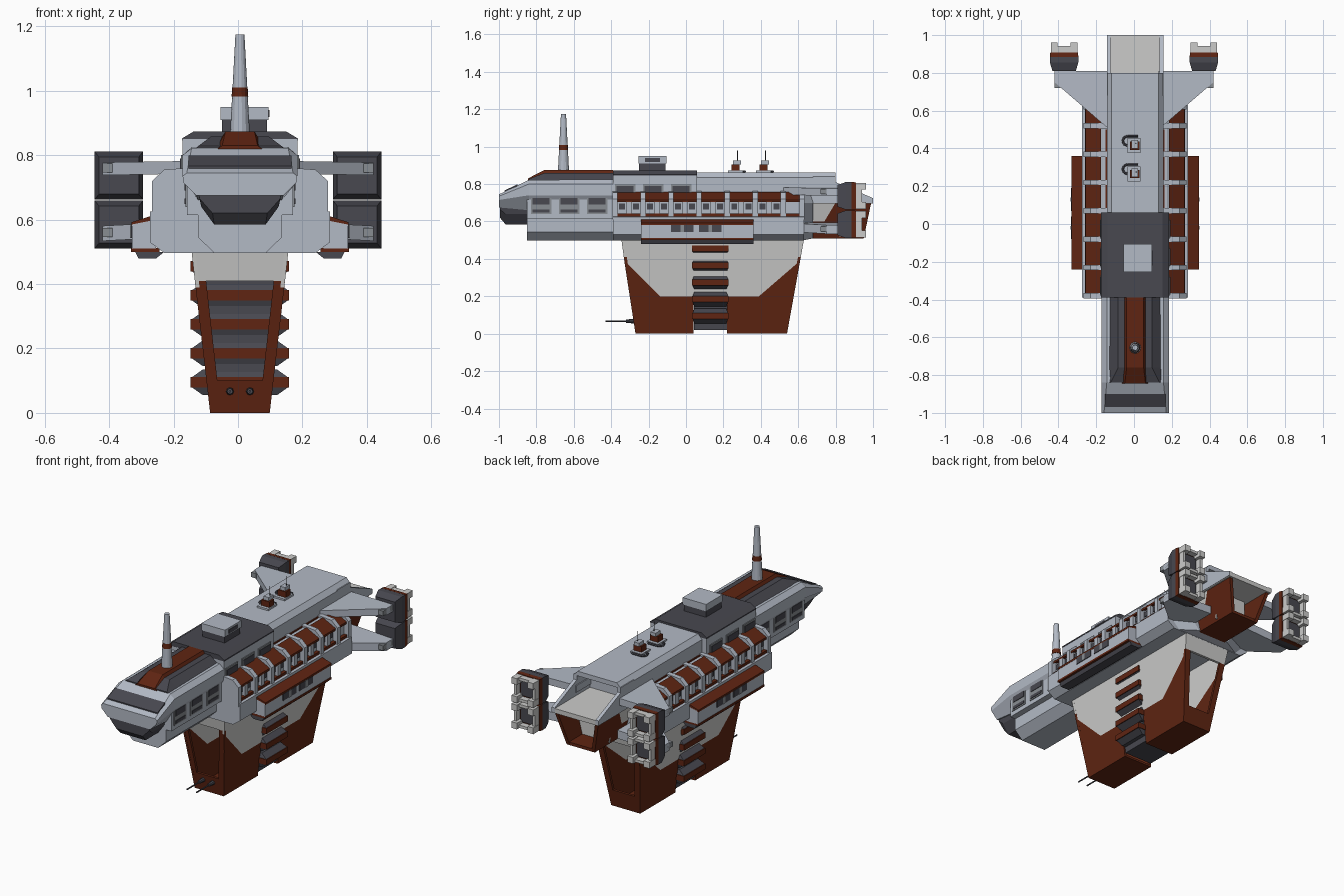
import bpy, bmesh, math
from mathutils import Vector

if "Cube" in bpy.data.objects:
    bpy.data.objects.remove(bpy.data.objects["Cube"])

CX = 0.006  # the hull sits very slightly off the engine centre line


def material(name, rgb):
    m = bpy.data.materials.new(name)
    m.diffuse_color = (*rgb, 1)
    m.use_nodes = True
    m.node_tree.nodes["Principled BSDF"].inputs["Base Color"].default_value = m.diffuse_color
    return m


LIGHT = material("blue grey hull", (0.45, 0.49, 0.56))
PALE = material("pale grey", (0.60, 0.60, 0.59))
DARK = material("charcoal", (0.065, 0.065, 0.08))
RUST = material("rust red", (0.115, 0.018, 0.006))
MID = material("mid grey", (0.25, 0.27, 0.29))


def loft(name, rings, mat):
    """Skin a list of equal-length point rings and cap both ends."""
    bm = bmesh.new()
    rows = [[bm.verts.new(p) for p in r] for r in rings]
    n = len(rows[0])
    for a, b in zip(rows, rows[1:]):
        for i in range(n):
            j = (i + 1) % n
            bm.faces.new((a[i], a[j], b[j], b[i]))
    bm.faces.new(rows[0])
    bm.faces.new(rows[-1][::-1])
    bmesh.ops.recalc_face_normals(bm, faces=bm.faces)
    me = bpy.data.meshes.new(name)
    bm.to_mesh(me)
    bm.free()
    me.materials.append(mat)
    ob = bpy.data.objects.new(name, me)
    bpy.context.collection.objects.link(ob)
    return ob


def box(name, x0, x1, y0, y1, z0, z1, mat):
    return loft(name, [[(x, y0, z0), (x, y1, z0), (x, y1, z1), (x, y0, z1)] for x in (x0, x1)], mat)


def hull(name, sections, mat):
    """Symmetric hull from (y, right half profile) sections."""
    loft(name, [[(CX + x, y, z) for x, z in h] + [(CX - x, y, z) for x, z in h[::-1]]
                for y, h in sections], mat)


def prism(name, xz, y0, y1, mat):
    """Mirrored pair of x-z profiles extruded along y."""
    for s, side in ((-1, "left"), (1, "right")):
        loft(f"{side}_{name}", [[(CX + s * x, y, z) for x, z in xz] for y in (y0, y1)], mat)


def side_box(name, x0, x1, y0, y1, z0, z1, mat):
    prism(name, [(x0, z0), (x1, z0), (x1, z1), (x0, z1)], y0, y1, mat)


def wall(name, yz, width, t, mat):
    """Mirrored pair of side plates; width(z) is the half width."""
    for s, side in ((-1, "left"), (1, "right")):
        loft(f"{side}_{name}", [[(CX + s * (width(z) - d), y, z) for y, z in yz] for d in (0, t)], mat)


def frustum(name, z0, hx0, hy0, z1, hx1, hy1, x, y, mat):
    loft(name, [[(x + i * hx, y + j * hy, z) for i, j in ((-1, -1), (1, -1), (1, 1), (-1, 1))]
                for z, hx, hy in ((z0, hx0, hy0), (z1, hx1, hy1))], mat)


def rod(name, a, b, r0, r1, mat, n=12):
    a, b = Vector(a), Vector(b)
    q = (b - a).to_track_quat('Z', 'Y')
    ring = [Vector((math.cos(2 * math.pi * i / n), math.sin(2 * math.pi * i / n), 0)) for i in range(n)]
    loft(name, [[p + q @ (v * r) for v in ring] for p, r in ((a, r0), (b, r1))], mat)


# Bow: upper hull, lower keel, chin and nose window
hull("bow_upper", [(-1, [(.165, .745), (.178, .735), (.175, .715), (.135, .675)]),
                   (-.84, [(.15, .822), (.178, .80), (.178, .74), (.13, .66)]),
                   (-.39, [(.15, .825), (.178, .80), (.178, .74), (.13, .66)])], LIGHT)
hull("bow_keel", [(y, [(.13, .70), (.13, .545), (.08, .497)]) for y in (-.85, -.35)], LIGHT)
hull("chin", [(-.995, [(.13, .685), (.125, .665), (.085, .62)]),
              (-.965, [(.13, .685), (.12, .64), (.08, .585)]),
              (-.84, [(.13, .685), (.12, .64), (.08, .585)])], DARK)
hull("nose_window", [(-.97, [(.16, .766), (.16, .755)]), (-.90, [(.16, .799), (.16, .788)])], DARK)
# Windowed side cabins on the bow
side_box("bow_cabin", .12, .165, -.85, -.39, .615, .745, LIGHT)
for i in range(3):
    y = -.83 + .15 * i
    side_box(f"bow_window_{i}", .163, .169, y, y + .11, .64, .735, MID)
    side_box(f"bow_pane_upper_{i}", .166, .172, y + .01, y + .10, .69, .725, DARK)
    side_box(f"bow_pane_lower_{i}", .166, .172, y + .01, y + .10, .648, .665, DARK)
    y = -.38 + .15 * i
    side_box(f"deck_window_frame_{i}", .175, .183, y, y + .11, .738, .80, MID)
    side_box(f"deck_window_{i}", .178, .186, y + .008, y + .10, .745, .79, DARK)

# Bow roof with rust pedestal and mast
hull("bow_roof", [(-.84, [(.13, .828), (.145, .81)]), (-.76, [(.09, .858), (.145, .815)]),
                  (-.39, [(.09, .858), (.145, .815)])], DARK)
hull("mast_pedestal", [(-.845, [(.055, .83), (.075, .815)]), (-.76, [(.045, .874), (.073, .83)]),
                       (-.39, [(.045, .874), (.073, .83)])], RUST)
rod("mast", (CX, -.655, .86), (CX, -.655, 1.175), .031, .014, LIGHT, 14)
rod("mast_band", (CX, -.655, .982), (CX, -.655, 1.01), .026, .024, RUST, 14)

# Raised mid deck with lookout cabin
hull("mid_deck", [(y, [(.178, .85), (.178, .74)]) for y in (-.39, .06)], LIGHT)
hull("mid_deck_roof", [(y, [(.145, .873), (.18, .852), (.18, .845)]) for y in (-.39, .06)], DARK)
box("lookout_base", -.05, .09, -.25, -.11, .87, .912, DARK)
box("lookout_cabin", -.055, .095, -.255, -.105, .91, .95, LIGHT)
box("lookout_window", .093, .098, -.22, -.14, .918, .94, DARK)

# Aft deck, open hangar and landing ramp
hull("aft_deck", [(y, [(.125, .862), (.15, .835), (.15, .70)]) for y in (.06, .68)], LIGHT)
hull("hangar_roof", [(y, [(.125, .862), (.15, .835), (.13, .835)]) for y in (.68, .80)], LIGHT)
wall("hangar_wall", [(.68, .84), (.8, .84), (.8, .81), (1, .725), (1, .70), (.68, .70)],
     lambda z: .15, .02, LIGHT)
box("hangar_ramp", CX - .147, CX + .147, .68, 1.0, .695, .722, PALE)
side_box("aft_deck_trim", .148, .156, .06, .50, .745, .757, RUST)


# Stern box below the ramp, open to the rear
def stern_w(z):
    return .09 + .05 * (z - .51) / .19


wall("stern_wall", [(.65, .51), (.95, .51), (.99, .70), (.80, .70), (.74, .60), (.65, .60)], stern_w, .02, RUST)
wall("stern_panel", [(.65, .60), (.74, .60), (.80, .70), (.65, .70)], stern_w, .02, PALE)
box("stern_floor", CX - .09, CX + .09, .65, .95, .508, .525, RUST)
box("stern_bulkhead", CX - .10, CX + .10, .82, .83, .52, .70, PALE)

# Middle body with ribbed galleries
hull("mid_body", [(y, [(.17, .75), (.245, .705), (.245, .63), (.28, .625), (.28, .53), (.235, .497)])
                  for y in (-.39, .63)], LIGHT)
hull("aft_taper", [(.63, [(.17, .75), (.24, .70), (.24, .54), (.20, .50)]),
                   (.68, [(.14, .75), (.15, .70), (.14, .56), (.10, .51)])], LIGHT)
ribs = [-.38 + .15 * i for i in range(7)] + [.62]
for i, y in enumerate(ribs):
    prism(f"rib_{i}", [(.15, .762), (.235, .755), (.273, .72), (.273, .61), (.15, .61)], y - .014, y + .014, LIGHT)
    if i < len(ribs) - 1:
        y0, y1 = y + .014, ribs[i + 1] - .014
        prism(f"gallery_roof_{i}", [(.18, .757), (.262, .716), (.262, .704), (.18, .74)], y0, y1, RUST)
        side_box(f"gallery_rail_{i}", .24, .265, y0, y1, .627, .642, RUST)
        if i < 6:
            side_box(f"gallery_post_{i}", .24, .262, y + .06, y + .09, .642, .705, LIGHT)
            for k, d in enumerate((.022, .097)):
                side_box(f"gallery_window_{i}_{k}", .243, .250, y + d, y + d + .032, .665, .695, DARK)

# Lower side sponsons
prism("sponson", [(.26, .60), (.335, .585), (.335, .51), (.26, .51)], -.24, .36, LIGHT)
prism("sponson_roof", [(.265, .615), (.337, .592), (.337, .58), (.265, .60)], -.24, .36, RUST)
side_box("sponson_trim", .25, .338, -.24, .36, .50, .512, RUST)
prism("sponson_underside", [(.235, .50), (.325, .50), (.315, .48), (.26, .48)], -.24, .36, DARK)
for i in range(2):
    y = -.08 + .15 * i
    side_box(f"sponson_window_{i}", .333, .339, y, y + .12, .543, .582, DARK)
    side_box(f"sponson_mullion_{i}", .335, .341, y + .05, y + .07, .543, .582, MID)


# Ventral sail: hollow tapered shell, painted pale above and rust below
def sail_w(z):
    return .0925 + .115 * z


wall("sail_upper", [(-.345, .5), (-.33, .39), (-.14, .2), (.39, .2), (.61, .39), (.63, .5)], sail_w, .012, PALE)
wall("sail_front", [(-.33, .39), (-.14, .2), (.04, .2), (.04, 0), (-.27, 0)], sail_w, .012, RUST)
wall("sail_rear", [(.22, .2), (.39, .2), (.61, .39), (.54, 0), (.22, 0)], sail_w, .012, RUST)
box("sail_floor_front", CX - .092, CX + .092, -.27, .04, 0, .012, RUST)
box("sail_floor_rear", CX - .092, CX + .092, .22, .54, 0, .012, RUST)
for end, y0, k, t in (("front", -.27, -.15, .015), ("rear", .54, .18, -.015)):
    def panel(name, xz, mat):
        loft(f"sail_{end}_{name}", [[(CX + x, y0 + k * z + d, z) for x, z in xz] for d in (0, t)], mat)
    panel("foot", [(-.0925, 0), (.0925, 0), (.104, .1), (-.104, .1)], RUST)
    panel("head", [(-.14, .41), (.14, .41), (.15, .5), (-.15, .5)], PALE)
    for s, side in ((-1, "left"), (1, "right")):
        panel(f"{side}_post", [(s * .07, .1), (s * .104, .1), (s * .14, .41), (s * .105, .41)], RUST)

# Ribbed spine through the sail
frustum("spine_core", .02, .09, .088, .5, .125, .088, CX, .13, DARK)
for i in range(5):
    z = .095 + .09 * i
    frustum(f"spine_flare_lower_{i}", z - .04, .115, .085, z - .015, .15, .095, CX, .13, DARK)
    frustum(f"spine_band_{i}", z - .016, .153, .098, z + .016, .153, .098, CX, .13, RUST)
    frustum(f"spine_flare_upper_{i}", z + .015, .15, .095, z + .04, .115, .085, CX, .13, DARK)

# Twin guns at the sail foot
for s, side in ((-1, "left"), (1, "right")):
    x = CX + s * .031
    rod(f"{side}_gun_mount", (x, -.32, .067), (x, -.27, .067), .009, .013, DARK, 8)
    rod(f"{side}_gun_barrel", (x, -.43, .067), (x, -.31, .067), .004, .004, DARK, 6)

# Engine wings and stacked engine pods
for s, side in ((-1, "left"), (1, "right")):
    for lvl, zr, zt, th in (("upper", .765, .76, .022), ("lower", .575, .56, .026)):
        loft(f"{side}_{lvl}_wing", [
            [(s * x, y, z + d) for x, y, z in ((.13, .50, zr), (.42, .75, zt), (.42, .81, zt), (.13, .81, zr))]
            for d in (-th, th * .8)], LIGHT)
        side_x = s * .405
        box(f"{side}_{lvl}_wing_tip", side_x - .015, side_x + .015, .72, .84, zt - .014, zt + .014, MID)
    cx = s * .37
    for lvl, zc in (("lower", .585), ("upper", .737)):
        def ring(y, hx, hz):
            return [(cx + i * hx, y, zc + j * hz) for i, j in ((-1, -1), (1, -1), (1, 1), (-1, 1))]
        n = f"{side}_{lvl}"
        loft(f"{n}_engine", [ring(.81, .062, .058), ring(.855, .075, .074), ring(.89, .075, .074)], DARK)
        loft(f"{n}_engine_band", [ring(.885, .0755, .0745), ring(.908, .073, .072)], RUST)
        loft(f"{n}_nozzle_core", [ring(.90, .05, .05), ring(.915, .045, .045)], DARK)
        # square nozzle: four short walls with longer corner blocks
        for d in (-1, 1):
            xa, za = cx + d * .06, zc + d * .06
            box(f"{n}_nozzle_side", xa - .008, xa + .008, .905, .942, zc - .066, zc + .066, PALE)
            box(f"{n}_nozzle_cap", cx - .066, cx + .066, .905, .942, za - .008, za + .008, PALE)
            for e in (-1, 1):
                x, z = cx + d * .052, zc + e * .052
                box(f"{n}_nozzle_corner", x - .018, x + .018, .905, .962, z - .018, z + .018, PALE)

# Small roof turrets with antennas and curved rails
for i, y in enumerate((.265, .415)):
    box(f"turret_base_{i}", -.035, .035, y - .04, y + .04, .86, .872, LIGHT)
    box(f"turret_body_{i}", -.022, .03, y - .022, y + .022, .87, .905, RUST)
    box(f"turret_head_{i}", -.012, .02, y - .015, y + .03, .905, .925, LIGHT)
    rod(f"antenna_{i}", (.01, y + .01, .92), (.01, y + .01, .98), .003, .002, DARK, 6)
    pts = [(.02, y + .05)] + [(-.035 + .025 * math.cos(a), y + .025 + .025 * math.sin(a))
                              for a in [math.pi * (.5 + .25 * k) for k in range(5)]]
    for k, (p, q) in enumerate(zip(pts, pts[1:])):
        rod(f"turret_rail_{i}_{k}", (*p, .868), (*q, .868), .006, .006, DARK, 6)
